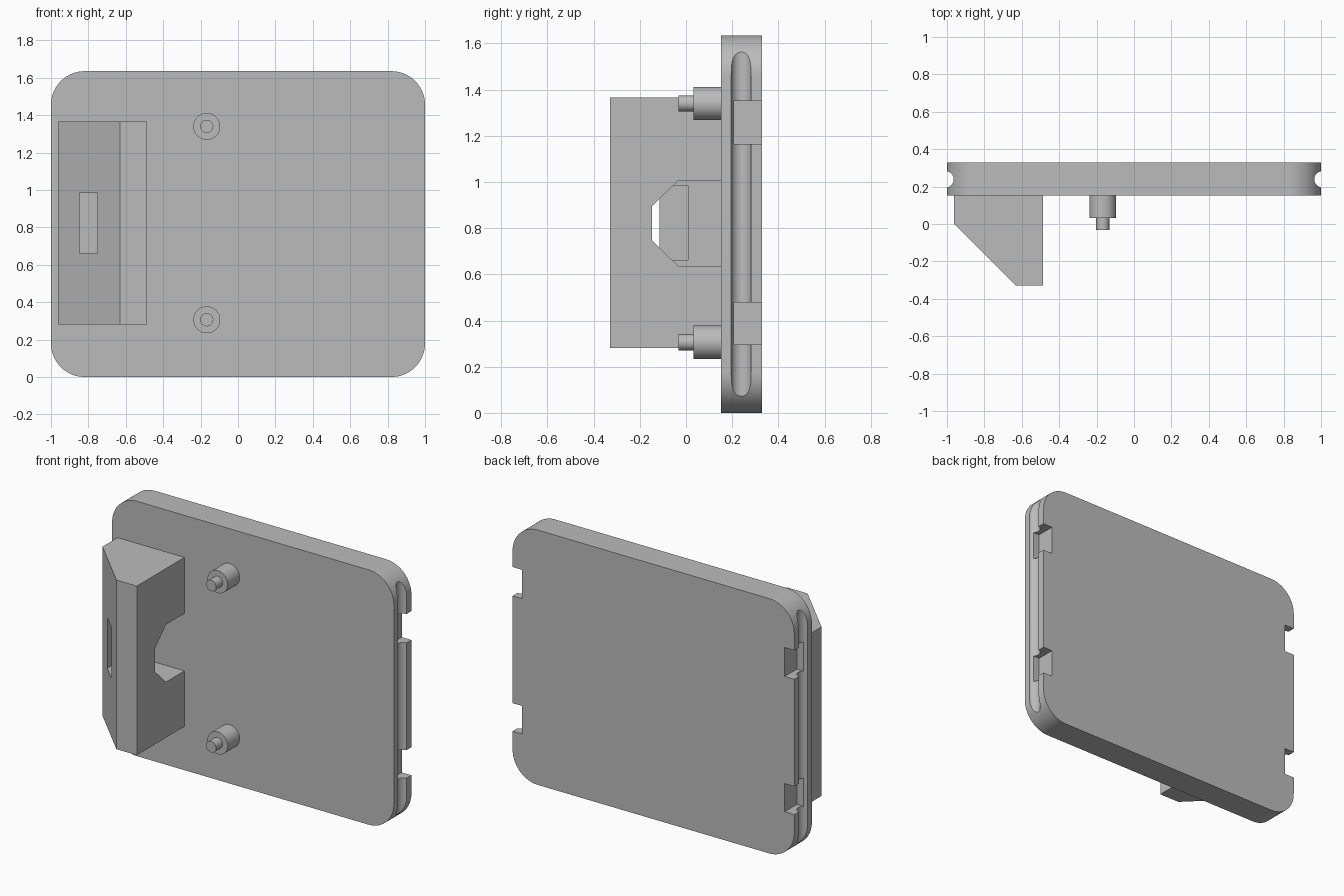
import bpy, bmesh, math
from mathutils import Vector

cube = bpy.data.objects.get("Cube")
if cube:
    bpy.data.objects.remove(cube, do_unlink=True)

GREY = (0.5, 0.5, 0.5, 1.0)
grey = bpy.data.materials.new("plain_grey")
grey.use_nodes = True
grey.diffuse_color = GREY
grey.node_tree.nodes["Principled BSDF"].inputs["Base Color"].default_value = GREY


def prism(name, points, axis, start, end):
    """Extrude a 2D outline along an axis; the outline uses the other two axes in order."""
    def place(p, d):
        co = list(p)
        co.insert("xyz".index(axis), d)
        return Vector(co)
    bm = bmesh.new()
    face = bm.faces.new([bm.verts.new(place(p, start)) for p in points])
    ext = bmesh.ops.extrude_face_region(bm, geom=[face])
    verts = [g for g in ext["geom"] if isinstance(g, bmesh.types.BMVert)]
    bmesh.ops.translate(bm, verts=verts, vec=place((0, 0), end - start))
    bmesh.ops.recalc_face_normals(bm, faces=bm.faces)
    mesh = bpy.data.meshes.new(name)
    bm.to_mesh(mesh)
    bm.free()
    mesh.materials.append(grey)
    obj = bpy.data.objects.new(name, mesh)
    bpy.context.collection.objects.link(obj)
    return obj


def rect(a0, a1, b0, b1):
    return [(a0, b0), (a1, b0), (a1, b1), (a0, b1)]


def arc(cx, cy, r, start, sweep, n):
    return [(cx + r * math.cos(start + sweep * i / n),
             cy + r * math.sin(start + sweep * i / n)) for i in range(n + 1)]


def circle(cx, cy, r, n=48):
    return arc(cx, cy, r, 0, 2 * math.pi, n)[:-1]


def activate(obj):
    bpy.ops.object.select_all(action="DESELECT")
    obj.select_set(True)
    bpy.context.view_layer.objects.active = obj


def cut(obj, cutter):
    cutter.hide_render = True
    mod = obj.modifiers.new("cut", "BOOLEAN")
    mod.operation = "DIFFERENCE"
    mod.solver = "EXACT"
    mod.object = cutter
    activate(obj)
    bpy.ops.object.modifier_apply(modifier=mod.name)
    bpy.data.objects.remove(cutter, do_unlink=True)


def smooth(obj):
    activate(obj)
    bpy.ops.object.shade_smooth_by_angle(angle=math.radians(30))


# Rounded back plate
FRONT, BACK, HEIGHT, R = 0.152, 0.33, 1.635, 0.18
outline = []
for i, (cx, cz) in enumerate([(1 - R, HEIGHT - R), (R - 1, HEIGHT - R), (R - 1, R), (1 - R, R)]):
    outline += arc(cx, cz, R, i * math.pi / 2, math.pi / 2, 20)
plate = prism("back_plate", outline, "y", FRONT, BACK)

# Round side grooves and rear clip notches, both sides
for side in (-1, 1):
    cut(plate, prism("groove_cutter", circle(side * 1.008, 0.239, 0.044), "z", -0.1, 1.8))
    for z0, z1 in ((0.297, 0.477), (1.165, 1.35)):
        x0, x1 = sorted((side * 0.932, side * 1.1))
        cut(plate, prism("notch_cutter", rect(x0, x1, 0.207, 0.4), "z", z0, z1))
smooth(plate)

# Chamfered housing block
block = prism("housing_block",
              [(-0.962, FRONT), (-0.962, 0.0), (-0.632, -0.33), (-0.487, -0.33), (-0.487, FRONT)],
              "z", 0.28, 1.365)

# Side pocket, with chamfered mouth, and the slot that opens into it
pocket = [(0.3, 0.637), (-0.035, 0.637), (-0.147, 0.747),
          (-0.147, 0.895), (-0.035, 1.005), (0.3, 1.005)]
cut(block, prism("pocket_cutter", pocket, "x", -0.752, -0.3))
cut(block, prism("slot_cutter", rect(-0.848, -0.75, -0.5, 0.008), "z", 0.659, 0.985))

# Stepped mounting pegs
for label, z in (("lower", 0.306), ("upper", 1.34)):
    smooth(prism(label + "_peg_base", circle(-0.167, z, 0.072), "y", 0.032, FRONT))
    smooth(prism(label + "_peg_tip", circle(-0.167, z, 0.035), "y", -0.033, 0.032))
